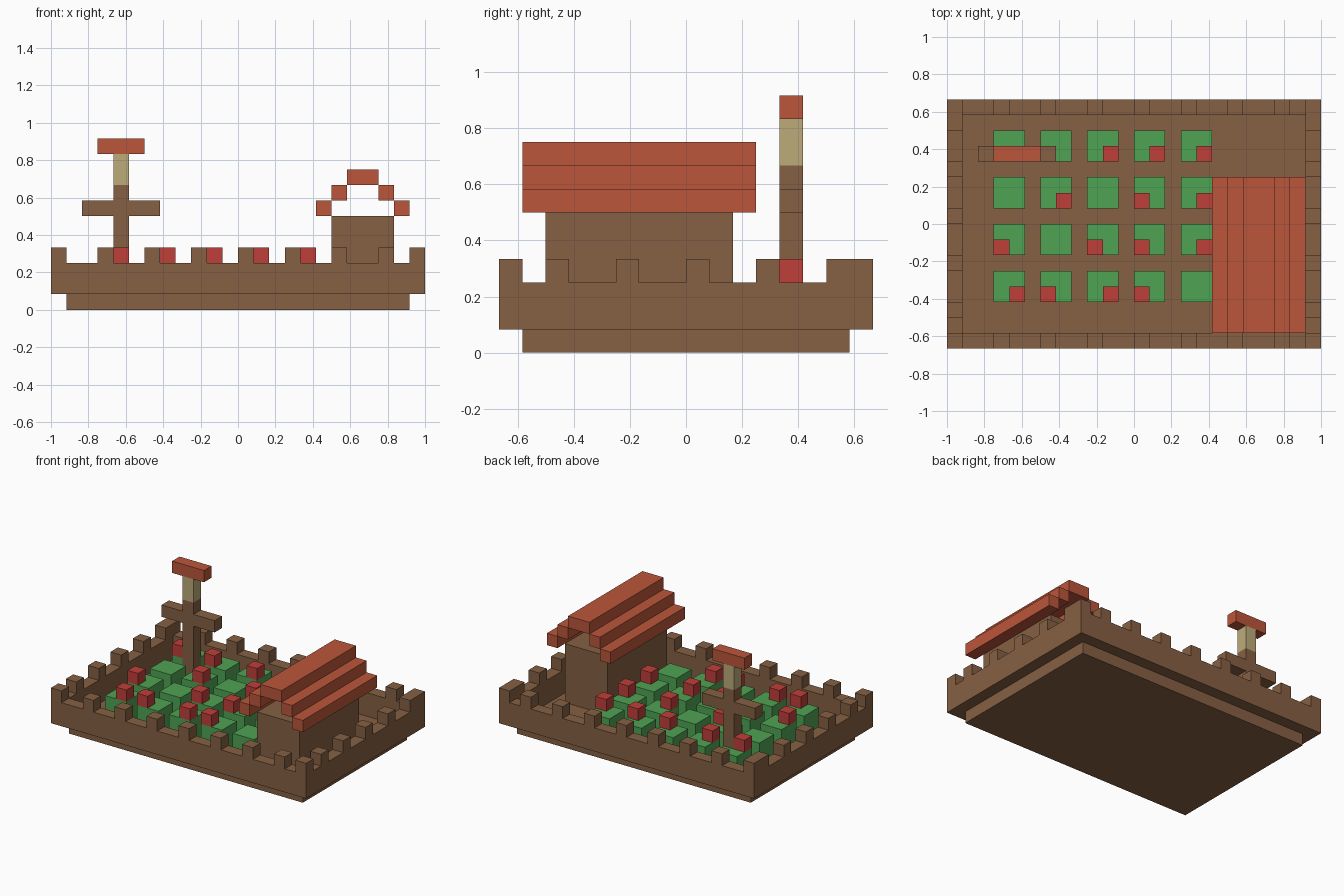
import bpy
import bmesh

cube = bpy.data.objects.get("Cube")
if cube:
    bpy.data.objects.remove(cube, do_unlink=True)

U = 1 / 12  # size of one block


def material(name, rgb):
    """Flat material from 8-bit sRGB values."""
    lin = [((c / 255 + 0.055) / 1.055) ** 2.4 for c in rgb]
    mat = bpy.data.materials.new(name)
    mat.use_nodes = True
    mat.diffuse_color = (*lin, 1)
    bsdf = mat.node_tree.nodes["Principled BSDF"]
    bsdf.inputs["Base Color"].default_value = (*lin, 1)
    bsdf.inputs["Roughness"].default_value = 0.9
    return mat


BROWN = material("earth brown", (134, 96, 67))
ROOF = material("terracotta", (188, 86, 59))
BERRY = material("berry red", (191, 62, 58))
GREEN = material("leaf green", (79, 164, 83))
STRAW = material("straw", (188, 172, 122))


def blocks(name, mat, boxes):
    """One object from boxes given in blocks as (x0, x1, y0, y1, z0, z1)."""
    bm = bmesh.new()
    for x0, x1, y0, y1, z0, z1 in boxes:
        made = bmesh.ops.create_cube(bm, size=1)["verts"]
        bmesh.ops.scale(bm, verts=made, vec=((x1 - x0) * U, (y1 - y0) * U, (z1 - z0) * U))
        bmesh.ops.translate(bm, verts=made,
                            vec=((x0 + x1) * U / 2, (y0 + y1) * U / 2, (z0 + z1) * U / 2))
    mesh = bpy.data.meshes.new(name)
    bm.to_mesh(mesh)
    bm.free()
    mesh.materials.append(mat)
    obj = bpy.data.objects.new(name, mesh)
    bpy.context.collection.objects.link(obj)
    return obj


# Ground slab and surrounding wall
blocks("ground", BROWN, [(-11, 11, -7, 7, 0, 1)])
blocks("wall", BROWN, [(-12, 12, -8, -7, 1, 3), (-12, 12, 7, 8, 1, 3),
                       (-12, -11, -7, 7, 1, 3), (11, 12, -7, 7, 1, 3)])

# Battlements: every third block on each wall, plus the corners
teeth = [(x, y) for y in (-8, 7) for x in [*range(-12, 12, 3), 11]]
teeth += [(x, y) for x in (-12, 11) for y in range(-6, 7, 3)]
blocks("battlements", BROWN, [(x, x + 1, y, y + 1, 3, 4) for x, y in teeth])

# Bushes in a grid; the one at the post is cut around it
bushes = []
for x in range(-9, 4, 3):
    for y in range(-5, 5, 3):
        if (x, y) == (-9, 4):
            bushes += [(-9, -7, 5, 6, 1, 3), (-9, -8, 4, 5, 1, 3)]
        else:
            bushes.append((x, x + 2, y, y + 2, 1, 3))
blocks("bushes", GREEN, bushes)

# Berries on top of the bushes, by row
berry_rows = {4: (-9, -6, -2, 1, 4), 1: (-5, 0, 4), -2: (-9, -3, 0, 4), -5: (-8, -6, -2, 0)}
blocks("berries", BERRY, [(x, x + 1, y, y + 1, 3, 4)
                          for y, xs in berry_rows.items() for x in xs])

# House with a stepped, open-ended roof
blocks("house", BROWN, [(6, 10, -6, 2, 1, 6)])
roof = [(7, 9, -7, 3, 8, 9)]
for step in range(2):
    for x in (5 + step, 10 - step):
        roof.append((x, x + 1, -7, 3, 6 + step, 7 + step))
blocks("house_roof", ROOF, roof)

# Scarecrow
blocks("scarecrow_post", BROWN, [(-8, -7, 4, 5, 1, 8)])
blocks("scarecrow_arms", BROWN, [(-10, -8, 4, 5, 6, 7), (-7, -5, 4, 5, 6, 7)])
blocks("scarecrow_head", STRAW, [(-8, -7, 4, 5, 8, 10)])
blocks("scarecrow_hat", ROOF, [(-9, -6, 4, 5, 10, 11)])
